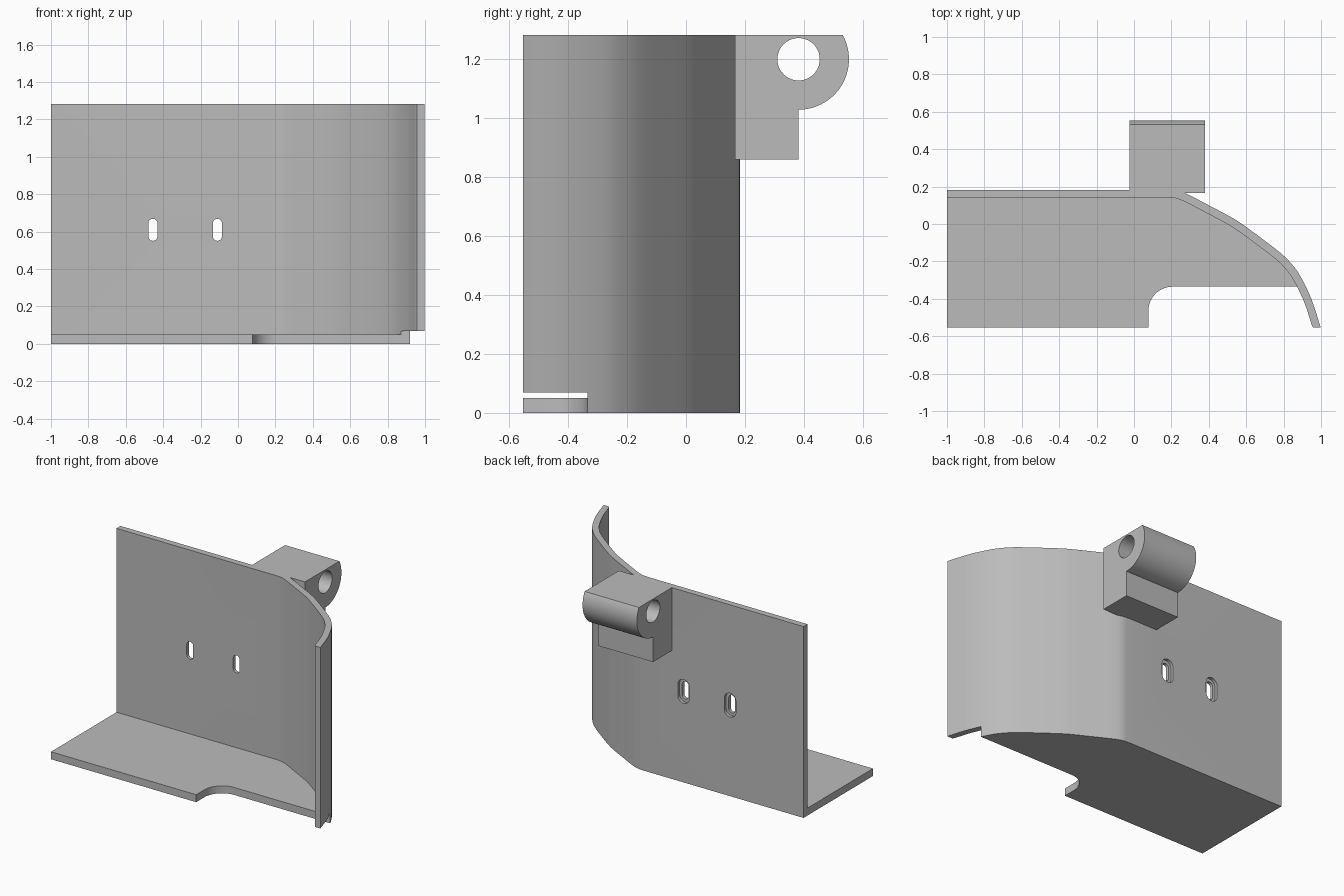
import bpy
import bmesh
from math import sin, cos, radians
from mathutils import Vector

if "Cube" in bpy.data.objects:
    bpy.data.objects.remove(bpy.data.objects["Cube"], do_unlink=True)

grey = bpy.data.materials.new("light grey")
grey.use_nodes = True
grey.diffuse_color = (0.5, 0.5, 0.5, 1)
grey.node_tree.nodes["Principled BSDF"].inputs["Base Color"].default_value = (0.5, 0.5, 0.5, 1)

PLACE = {
    "x": lambda u, v, w: (w, u, v),
    "y": lambda u, v, w: (u, w, v),
    "z": lambda u, v, w: (u, v, w),
}


def prism(name, outline, low, high, axis):
    """Extrude a 2D outline along an axis."""
    bm = bmesh.new()
    rings = [[bm.verts.new(PLACE[axis](u, v, w)) for u, v in outline] for w in (low, high)]
    bm.faces.new(rings[0])
    bm.faces.new(rings[1])
    n = len(outline)
    for i in range(n):
        j = (i + 1) % n
        bm.faces.new((rings[0][i], rings[0][j], rings[1][j], rings[1][i]))
    bmesh.ops.recalc_face_normals(bm, faces=bm.faces)
    mesh = bpy.data.meshes.new(name)
    bm.to_mesh(mesh)
    bm.free()
    mesh.materials.append(grey)
    obj = bpy.data.objects.new(name, mesh)
    bpy.context.collection.objects.link(obj)
    return obj


def arc(cu, cv, r, start, end, steps=24):
    angles = [radians(start + (end - start) * i / steps) for i in range(steps + 1)]
    return [(cu + r * cos(a), cv + r * sin(a)) for a in angles]


def slot(x, z, r, half):
    return arc(x, z + half, r, 0, 180, 12) + arc(x, z - half, r, 180, 360, 12)


def cut(obj, cutter):
    """Subtract the cutter, bake the result and drop the cutter."""
    cutter.hide_render = True
    mod = obj.modifiers.new("cut", "BOOLEAN")
    mod.operation = "DIFFERENCE"
    mod.solver = "EXACT"
    mod.object = cutter
    graph = bpy.context.evaluated_depsgraph_get()
    baked = bpy.data.meshes.new_from_object(obj.evaluated_get(graph))
    obj.modifiers.clear()
    obj.data = baked
    bpy.data.objects.remove(cutter, do_unlink=True)


def spline(points, steps=6):
    """Smooth curve through the points."""
    p = [Vector(q) for q in points]
    p = [2 * p[0] - p[1]] + p + [2 * p[-1] - p[-2]]
    out = []
    for a, b, c, d in zip(p, p[1:], p[2:], p[3:]):
        for i in range(steps):
            t = i / steps
            out.append(0.5 * (2 * b + (c - a) * t + (2 * a - 5 * b + 4 * c - d) * t * t
                              + (3 * b - a - 3 * c + d) * t ** 3))
    return out + [p[-2]]


# Plan of the curved wall: outer face, then inner face by offset
THICK = 0.042
outer = [Vector((-1, 0.183))] + spline([
    (0.18, 0.183), (0.235, 0.178), (0.29, 0.157), (0.40, 0.10), (0.50, 0.047), (0.57, 0.005),
    (0.68, -0.075), (0.78, -0.152), (0.835, -0.205), (0.887, -0.275), (0.95, -0.405), (0.998, -0.553)])
inner = []
for i, p in enumerate(outer):
    d = (outer[min(i + 1, len(outer) - 1)] - outer[max(i - 1, 0)]).normalized()
    inner.append(p + THICK * Vector((d.y, -d.x)))
inner[0] = Vector((-1, outer[0].y - THICK))
inner[-1].y = outer[-1].y

# Wall with the raised lower corner and counterbored slots
NOTCH = -0.335
wall = prism("curved_wall", outer + inner[::-1], 0, 1.283, "z")
cut(wall, prism("corner_cutter", [(0.5, -0.8), (1.2, -0.8), (1.2, NOTCH), (0.5, NOTCH)], -0.1, 0.07, "z"))
for x in (-0.455, -0.11):
    cut(wall, prism("slot_cutter", slot(x, 0.61, 0.024, 0.035), 0, 0.4, "y"))
    cut(wall, prism("recess_cutter", slot(x, 0.61, 0.043, 0.037), 0.163, 0.4, "y"))

# Floor plate following the wall, with a rounded cut-out in front
edge = [p for p in inner if p.y > NOTCH]
a, b = edge[-1], inner[len(edge)]
edge.append(a.lerp(b, (a.y - NOTCH) / (a.y - b.y)))
fillet = arc(0.207, NOTCH - 0.13, 0.13, 90, 180, 16)
floor = prism("floor_plate", edge + fillet + [(0.077, -0.553), (-1, -0.553)], 0, 0.05, "z")

# Hinge block with rounded barrel and pin hole
profile = [(0.167, 1.283), (0.167, 0.86), (0.382, 0.86)] + arc(0.382, 1.2, 0.171, -90, 29, 32)
hinge = prism("hinge_block", profile, -0.023, 0.38, "x")
cut(hinge, prism("pin_cutter", arc(0.382, 1.2, 0.072, 0, 351, 39), -0.2, 0.6, "x"))

# Smooth shading on the curved faces
for obj in (wall, floor, hinge):
    bpy.ops.object.select_all(action="DESELECT")
    obj.select_set(True)
    bpy.context.view_layer.objects.active = obj
    bpy.ops.object.shade_smooth_by_angle(angle=radians(25))
